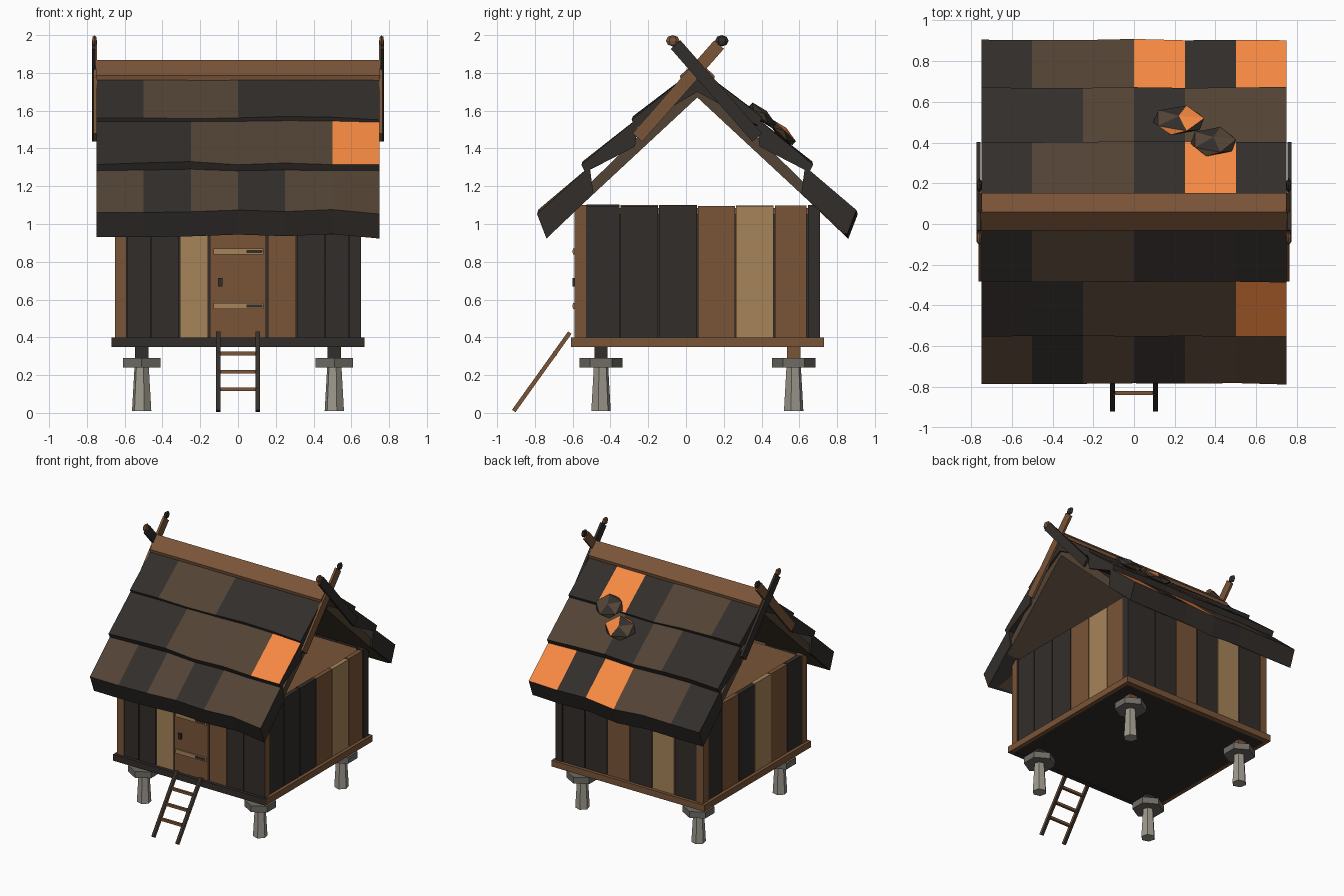
import bpy, bmesh, math, random
from mathutils import Matrix, Vector

if "Cube" in bpy.data.objects:
    bpy.data.objects.remove(bpy.data.objects["Cube"])

random.seed(4)
CY = 0.06  # the hut body sits slightly behind the origin


def mat(name, r, g, b):
    m = bpy.data.materials.new(name)
    m.diffuse_color = (r, g, b, 1)
    m.use_nodes = True
    m.node_tree.nodes["Principled BSDF"].inputs["Base Color"].default_value = m.diffuse_color
    return m


DARK = mat("dark_wood", 0.032, 0.027, 0.024)
MID = mat("weathered_wood", 0.085, 0.056, 0.035)
BROWN = mat("brown_wood", 0.195, 0.09, 0.04)
TAN = mat("pale_wood", 0.39, 0.23, 0.10)
ORANGE = mat("orange_leaf", 0.92, 0.25, 0.055)
STONE = mat("stone", 0.33, 0.31, 0.26)
CAP = mat("dark_stone", 0.16, 0.15, 0.13)
PAL = {"d": DARK, "m": MID, "b": BROWN, "t": TAN, "o": ORANGE}


def finish(name, bm, mats):
    bmesh.ops.recalc_face_normals(bm, faces=bm.faces[:])
    me = bpy.data.meshes.new(name)
    bm.to_mesh(me)
    bm.free()
    for m in mats:
        me.materials.append(m)
    ob = bpy.data.objects.new(name, me)
    bpy.context.collection.objects.link(ob)
    return ob


def box(name, lo, hi, m):
    lo, hi = Vector(lo), Vector(hi)
    bm = bmesh.new()
    bmesh.ops.create_cube(bm, size=1, matrix=Matrix.Translation((lo + hi) / 2) @ Matrix.Diagonal((*(hi - lo), 1)))
    return finish(name, bm, [m])


def beam(name, a, b, x, wx, w, m, side=None):
    """Straight bar in the yz plane from a to b, centred on x."""
    a, b = Vector((x, *a)), Vector((x, *b))
    d = b - a
    rot = Matrix.Rotation(math.atan2(-d.y, d.z), 4, 'X')
    bm = bmesh.new()
    bmesh.ops.create_cube(bm, size=1, matrix=Matrix.Translation((a + b) / 2) @ rot @ Matrix.Diagonal((wx, w, d.length, 1)))
    bm.normal_update()
    for f in bm.faces:
        f.material_index = int(side is not None and abs(f.normal.x) > 0.9)
    return finish(name, bm, [m, side or m])


def cone(name, x, y, z0, z1, r0, r1, m, n=6, turn=0.0):
    bm = bmesh.new()
    bmesh.ops.create_cone(bm, cap_ends=True, segments=n, radius1=r0, radius2=r1, depth=z1 - z0,
                          matrix=Matrix.Translation((x, y, (z0 + z1) / 2)) @ Matrix.Rotation(turn, 4, 'Z'))
    return finish(name, bm, [m])


def roof_strip(name, prof, s, xs, colours, other, wob=0.0):
    """Sweep a (distance from ridge, z) section along x; s = -1 front, +1 back."""
    bm = bmesh.new()
    loops = []
    for x in xs:
        loop = []
        j = random.uniform(-wob, wob)
        for i, (d, z) in enumerate(prof):
            k = j if i in (0, len(prof) - 1) else 0
            loop.append(bm.verts.new((x, CY + s * (d + k * 0.3), z - k)))
        loops.append(loop)
    mats = list(PAL.values())
    n = len(prof)
    for c, (a, b) in enumerate(zip(loops, loops[1:])):
        for i in range(n):
            f = bm.faces.new((a[i], a[(i + 1) % n], b[(i + 1) % n], b[i]))
            f.material_index = mats.index(PAL[colours[c]] if i == 0 else other)
    for l in (loops[0], loops[-1]):
        bm.faces.new(l).material_index = mats.index(other)
    return finish(name, bm, mats)


# stone feet with rat guards and wooden blocks
for x in (-0.51, 0.51):
    for y in (-0.45, 0.57):
        cone("stone_foot", x, y, 0.01, 0.25, 0.053, 0.039, STONE, turn=0.25)
        cone("stone_cap", x, y, 0.24, 0.29, 0.115, 0.115, CAP)
        box("leg_block", (x - 0.035, y - 0.035, 0.28), (x + 0.035, y + 0.035, 0.36), BROWN if y > 0 else DARK)

# platform
box("floor", (-0.65, -0.59, 0.352), (0.65, 0.71, 0.395), DARK)
box("front_sill", (-0.67, -0.61, 0.35), (0.67, -0.57, 0.40), DARK)
box("back_sill", (-0.67, 0.69, 0.35), (0.67, 0.73, 0.40), BROWN)
for s in (-1, 1):
    box("side_sill", (s * 0.64, -0.609, 0.35), (s * 0.671, 0.729, 0.40), BROWN)

# wall core, attic floor and corner posts
box("wall_core", (-0.62, -0.56, 0.39), (0.62, 0.68, 1.06), DARK)
box("attic_floor", (-0.63, -0.57, 1.05), (0.63, 0.69, 1.085), BROWN)
for x, y, m in ((-0.62, -0.56, BROWN), (0.62, -0.56, DARK), (-0.62, 0.675, BROWN), (0.62, 0.675, DARK)):
    box("corner_post", (x - 0.03, y - 0.03, 0.39), (x + 0.03, y + 0.035, 1.1), m)
box("post_side", (0.645, -0.59, 0.39), (0.652, -0.53, 1.1), BROWN)


def planks(name, edges, colours, place):
    for a, b, c in zip(edges, edges[1:], colours):
        lo, hi = place(a + 0.003, b - 0.003)
        top = 1.1 + random.uniform(-0.006, 0.003)
        box(name, (*lo, 0.39), (*hi, top), PAL[c])


# plank walls
side_edges = [-0.53, -0.35, -0.145, 0.06, 0.262, 0.467, 0.642]
planks("right_plank", side_edges, "dddbtb", lambda a, b: ((0.61, a), (0.645, b)))
planks("left_plank", side_edges, "dbtdbd", lambda a, b: ((-0.645, a), (-0.61, b)))
planks("back_plank", [-0.59 + i * 0.1967 for i in range(7)], "dtdbdd", lambda a, b: ((a, 0.67), (b, 0.705)))
planks("front_plank", [-0.59, -0.46, -0.31, -0.155], "ddt", lambda a, b: ((a, -0.585), (b, -0.55)))
planks("front_plank", [0.155, 0.31, 0.46, 0.59], "bdd", lambda a, b: ((a, -0.585), (b, -0.55)))

# door with straps and handle
box("door", (-0.147, -0.587, 0.39), (0.147, -0.55, 1.08), BROWN)
for z in (0.565, 0.855):
    box("door_strap", (-0.13, -0.597, z - 0.016), (0.135, -0.58, z + 0.016), TAN)
    box("strap_pin", (0.045, -0.601, z - 0.008), (0.13, -0.59, z + 0.008), DARK)
box("door_handle", (-0.105, -0.602, 0.67), (-0.083, -0.58, 0.715), DARK)

# ladder
for x in (-0.105, 0.105):
    beam("ladder_rail", (-0.912, 0.01), (-0.615, 0.425), x, 0.024, 0.022, DARK, BROWN)
for z in (0.125, 0.218, 0.315):
    y = -0.912 + (z - 0.01) * 0.297 / 0.415
    box("ladder_rung", (-0.1, y - 0.01, z - 0.01), (0.1, y + 0.01, z + 0.01), BROWN)

# roof: under-slab, three wavy shingle rows and ridge board on each slope
BASE = [(0.80, 0.99), (0, 1.77), (0, 1.67), (0.78, 0.945)]
ROWS = [
    [(0.845, 1.065), (0.57, 1.305), (0.55, 1.16), (0.795, 0.935)],
    [(0.61, 1.325), (0.31, 1.565), (0.33, 1.41), (0.59, 1.285)],
    [(0.345, 1.56), (0, 1.83), (0, 1.70), (0.325, 1.515)],
]
RIDGE = [(0.092, 1.785), (0, 1.868), (0, 1.82), (0.085, 1.745)]
COLOURS = {-1: ("mdmdmm", "ddmmmo", "dmmddd"), 1: ("dmmodo", "ddmdmm", "dmmdod")}
XS = [-0.75 + 0.25 * i for i in range(7)]
for s, side in ((-1, "front"), (1, "back")):
    roof_strip(side + "_roof_slab", BASE, s, (-0.735, 0.735), "m", MID)
    for i, prof in enumerate(ROWS):
        roof_strip(f"{side}_shingle_row_{i + 1}", prof, s, XS, COLOURS[s][i], DARK, 0.014)
    roof_strip(side + "_ridge_board", RIDGE, s, (-0.752, 0.752), "b", BROWN)

# crossed gable boards with knobs
for x in (-0.76, 0.76):
    for s, m, knob in ((1, BROWN, DARK), (-1, DARK, BROWN)):
        off = 0.004 * s * (-1 if x > 0 else 1)
        beam("gable_board", (CY - s * 0.317, 1.458), (CY + s * 0.115, 1.95), x + off, 0.018, 0.068, m)
        bm = bmesh.new()
        bmesh.ops.create_uvsphere(bm, u_segments=6, v_segments=4, radius=1,
                                  matrix=Matrix.Translation((x, CY + s * 0.13, 1.97)) @ Matrix.Diagonal((0.015, 0.036, 0.03, 1)))
        finish("gable_knob", bm, [knob])

# leaf clumps on the back slope
for x, y, z, r, leaf in ((0.22, 0.51, 1.485, 0.14, ORANGE), (0.39, 0.405, 1.575, 0.125, MID)):
    bm = bmesh.new()
    bmesh.ops.create_icosphere(bm, subdivisions=1, radius=1,
                               matrix=Matrix.Translation((x, y, z)) @ Matrix.Rotation(math.radians(-43), 4, 'X')
                               @ Matrix.Diagonal((r, 0.1, 0.032, 1)))
    for i, f in enumerate(bm.faces):
        f.material_index = (0, 1, 0, 2)[i % 4]
    finish("leaf_clump", bm, [DARK, MID, leaf])
